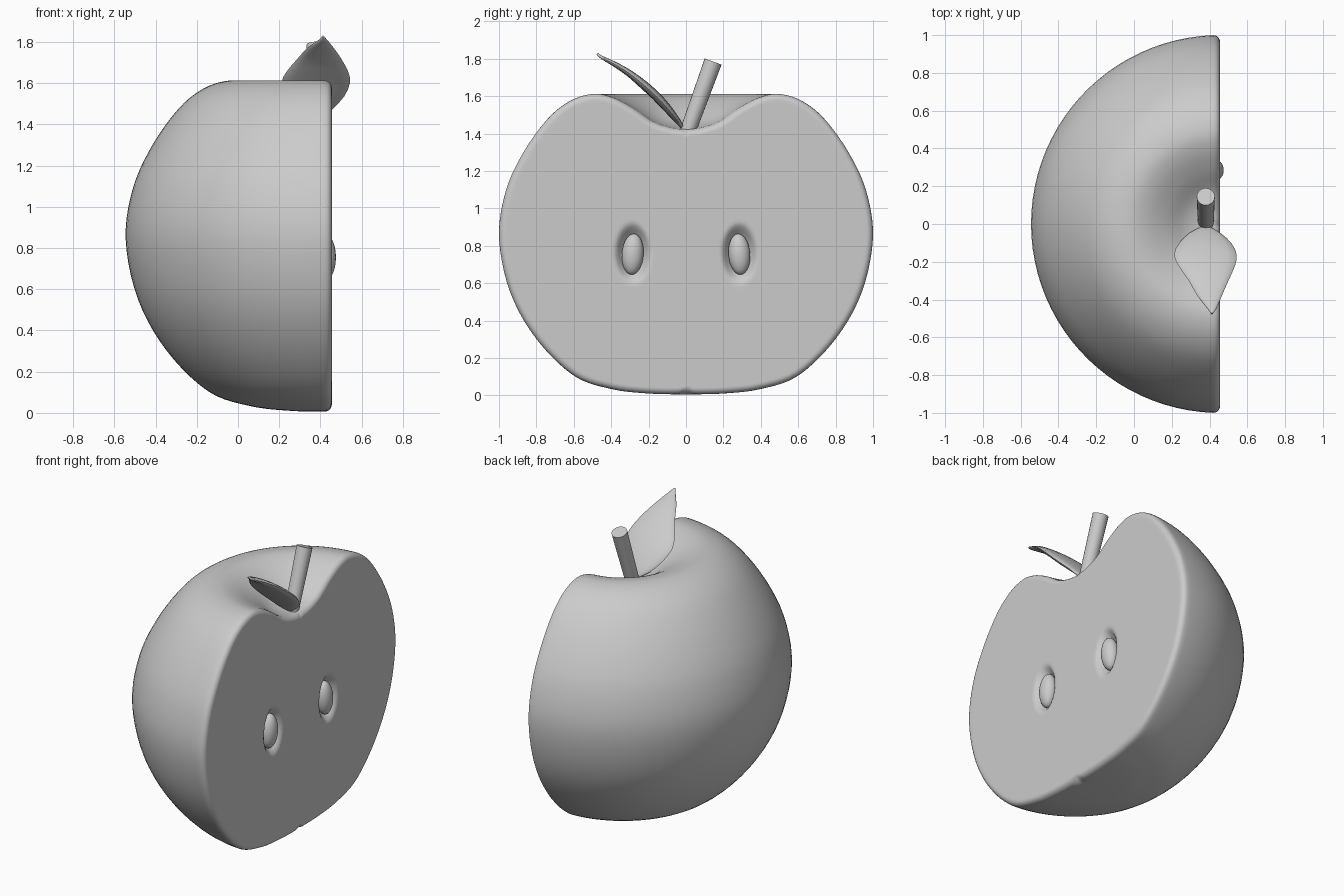
import bpy, bmesh, math
from mathutils import Vector, Matrix

if "Cube" in bpy.data.objects:
    bpy.data.objects.remove(bpy.data.objects["Cube"])

CUT = 0.455      # x of the cut face, also the core axis of the apple
ROUND = 0.035    # rounding where skin meets cut face


def smooth_path(pts, n):
    """Catmull-Rom resampling of a list of tuples."""
    p = [Vector(q) for q in pts]
    p = [p[0] * 2 - p[1]] + p + [p[-1] * 2 - p[-2]]
    out = []
    for i in range(1, len(p) - 2):
        a, b, c, d = p[i - 1:i + 3]
        for k in range(n):
            t = k / n
            out.append(0.5 * (2 * b + (c - a) * t + (2 * a - 5 * b + 4 * c - d) * t * t
                              + (3 * b - a - 3 * c + d) * t ** 3))
    return out + [p[-2]]


def finish(bm, name, angle=None):
    bmesh.ops.remove_doubles(bm, verts=bm.verts, dist=1e-5)
    bmesh.ops.recalc_face_normals(bm, faces=bm.faces)
    me = bpy.data.meshes.new(name)
    bm.to_mesh(me)
    bm.free()
    ob = bpy.data.objects.new(name, me)
    bpy.context.collection.objects.link(ob)
    bpy.ops.object.select_all(action='DESELECT')
    ob.select_set(True)
    bpy.context.view_layer.objects.active = ob
    if angle:
        bpy.ops.object.shade_smooth_by_angle(angle=math.radians(angle))
    else:
        bpy.ops.object.shade_smooth()
    return ob


def skin(bm, rows, closed=False):
    """Quads between successive rows of points."""
    vr = [[bm.verts.new(c) for c in r] for r in rows]
    n = len(rows[0])
    for a, b in zip(vr, vr[1:]):
        for j in range(n if closed else n - 1):
            k = (j + 1) % n
            bm.faces.new((a[j], a[k], b[k], b[j]))
    return vr


# apple half: revolved profile with a rounded cut edge
prof = smooth_path([(0, 0.005), (0.2, 0.01), (0.4, 0.034), (0.6, 0.105), (0.8, 0.3), (0.94, 0.55),
                    (1, 0.84), (0.965, 1.09), (0.87, 1.3), (0.74, 1.48), (0.62, 1.575),
                    (0.5, 1.612), (0.4, 1.596), (0.29, 1.54), (0.18, 1.465), (0.08, 1.43),
                    (0, 1.42)], 5)
normals = []
for i in range(len(prof)):
    t = prof[min(i + 1, len(prof) - 1)] - prof[max(i - 1, 0)]
    normals.append(Vector((t.y, -t.x)).normalized())
normals[0], normals[-1] = Vector((0, -1)), Vector((0, 1))


def meridian(phi):
    row = []
    for p, n in zip(prof, normals):
        depth = min(p.x * math.sin(phi), ROUND)
        inset = ROUND - math.sqrt(max(0, ROUND ** 2 - (ROUND - depth) ** 2))
        q = p - n * inset
        r = max(q.x, 0)
        row.append(Vector((CUT - p.x * math.sin(phi), r * math.cos(phi), q.y)))
    return row


edge = [0, 0.001, 0.004, 0.008, 0.014, 0.022, 0.035, 0.06]
phis = edge + [0.1 + (math.pi - 0.2) * i / 44 for i in range(45)] + [math.pi - e for e in reversed(edge)]
rows = [meridian(p) for p in phis]
bm = bmesh.new()
skin(bm, rows)


# cut face: shrinking outlines, dented by two soft seed pockets
def dent(p):
    d = math.hypot((abs(p.y) - 0.285) / 0.1, (p.z - 0.76) / 0.17)
    if d >= 1:
        return p
    s = min(1, (1 - d) / 0.6)
    return p - Vector((0.065 * s * s * (3 - 2 * s), 0, 0))


outline = rows[0] + rows[-1][-2:0:-1]
centre = Vector((CUT, 0, 0.76))
N = 64
skin(bm, [[dent(centre.lerp(p, 1 - k / N)) for p in outline] for k in range(N + 1)], True)
bmesh.ops.dissolve_degenerate(bm, dist=1e-6, edges=bm.edges)
finish(bm, "apple_half")

# seeds
for side, name in ((-1, "seed_left"), (1, "seed_right")):
    bm = bmesh.new()
    bmesh.ops.create_uvsphere(bm, u_segments=24, v_segments=16, radius=1, matrix=(
        Matrix.Translation((0.425, side * 0.285, 0.755))
        @ Matrix.Rotation(math.radians(4 * side), 4, 'X')
        @ Matrix.Diagonal((0.05, 0.058, 0.11, 1))))
    finish(bm, name)

# stem
a, b = Vector((0.38, 0.005, 1.4)), Vector((0.38, 0.145, 1.785))
bm = bmesh.new()
rot = (b - a).to_track_quat('Z', 'Y').to_matrix().to_4x4()
bmesh.ops.create_cone(bm, cap_ends=True, segments=20, radius1=0.042, radius2=0.048,
                      depth=(b - a).length, matrix=Matrix.Translation((a + b) / 2) @ rot)
finish(bm, "stem", 40)

# leaf: lens sections along a curved midrib (y, z, left x, right x)
st = smooth_path([(-0.02, 1.435, 0.35, 0.41), (-0.05, 1.475, 0.29, 0.46), (-0.1, 1.535, 0.24, 0.515),
                  (-0.16, 1.6, 0.212, 0.543), (-0.22, 1.655, 0.235, 0.535), (-0.3, 1.72, 0.29, 0.5),
                  (-0.38, 1.77, 0.335, 0.465), (-0.45, 1.807, 0.39, 0.435),
                  (-0.475, 1.826, 0.408, 0.416)], 2)
sections = []
for i, s in enumerate(st):
    t = st[min(i + 1, len(st) - 1)] - st[max(i - 1, 0)]
    n = Vector((0, t[1], -t[0])).normalized()
    half = (s[3] - s[2]) / 2
    thick = 0.006 + 0.018 * min(1, half / 0.15)
    sections.append([Vector(((s[2] + s[3]) / 2 + half * math.cos(w), s[0], s[1])) + n * thick * math.sin(w)
                     for w in (math.tau * k / 16 for k in range(16))])
bm = bmesh.new()
vr = skin(bm, sections, True)
bm.faces.new(vr[0])
bm.faces.new(vr[-1])
finish(bm, "leaf", 60)
